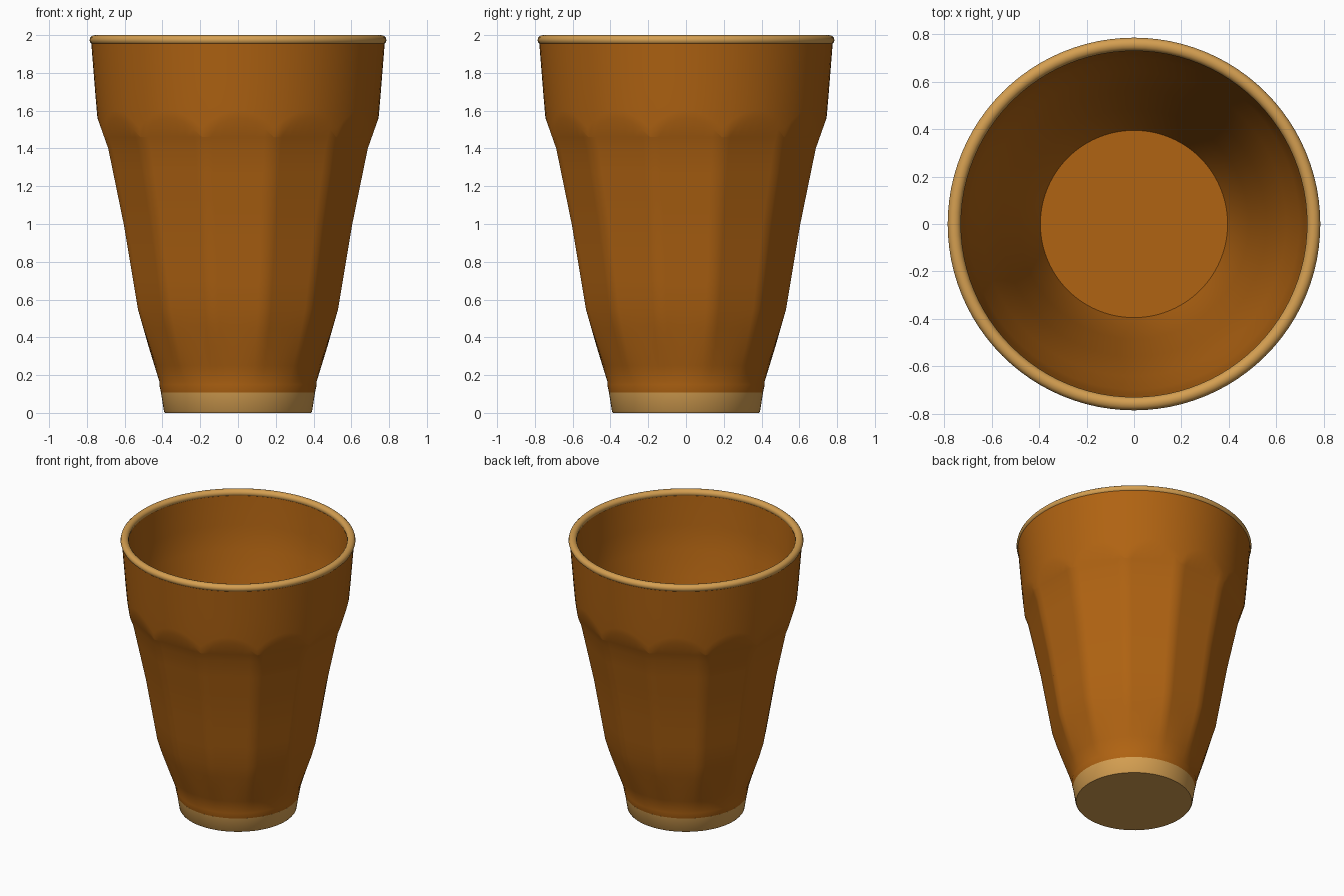
import bpy, bmesh, math

if "Cube" in bpy.data.objects:
    bpy.data.objects.remove(bpy.data.objects["Cube"])

SEG = 96            # eight columns per facet
FACETS = 12


def material(name, rgb):
    m = bpy.data.materials.new(name)
    m.diffuse_color = (*rgb, 1)
    m.use_nodes = True
    m.node_tree.nodes["Principled BSDF"].inputs["Base Color"].default_value = m.diffuse_color
    return m


amber = material("amber_brown", (0.434, 0.125, 0.006))
tan = material("light_tan", (0.66, 0.345, 0.082))


def lerp(table, z):
    """Radius at height z from a short (z, radius) profile."""
    for (z0, r0), (z1, r1) in zip(table, table[1:]):
        if z <= z1:
            break
    return r0 + (r1 - r0) * (z - z0) / (z1 - z0)


def loft(name, rings, mat, cap_end=False, closed=False, angle=35):
    """Skin a list of functions theta -> (radius, z)."""
    bm = bmesh.new()
    loops = []
    for ring in rings:
        loop = []
        for i in range(SEG):
            t = 2 * math.pi * i / SEG
            r, z = ring(t)
            loop.append(bm.verts.new((r * math.cos(t), r * math.sin(t), z)))
        loops.append(loop)
    pairs = list(zip(loops, loops[1:]))
    if closed:
        pairs.append((loops[-1], loops[0]))
    for a, b in pairs:
        for i in range(SEG):
            j = (i + 1) % SEG
            bm.faces.new((a[i], a[j], b[j], b[i]))
    if cap_end:
        bm.faces.new(loops[-1])
    bmesh.ops.recalc_face_normals(bm, faces=bm.faces)
    me = bpy.data.meshes.new(name)
    bm.to_mesh(me)
    bm.free()
    me.materials.append(mat)
    ob = bpy.data.objects.new(name, me)
    bpy.context.collection.objects.link(ob)
    bpy.context.view_layer.objects.active = ob
    ob.select_set(True)
    bpy.ops.object.shade_smooth_by_angle(angle=math.radians(angle))
    ob.select_set(False)
    return ob


def circle(r, z):
    return lambda t: (r, z)


# Profiles: flat facets (distance to facet middle) and the round collar above
facet = [(0.165, 0.416), (0.35, 0.473), (0.55, 0.53), (1.0, 0.605),
         (1.4, 0.687), (1.62, 0.765)]
collar = [(1.3, 0.715), (1.56, 0.744), (1.66, 0.753), (1.96, 0.777)]
FOOT, TOP = 0.165, 1.96


def facet_radius(t, z):
    step = 2 * math.pi / FACETS
    off = (t + step / 2) % step - step / 2
    fade = min(1, (z - FOOT) / 0.3)     # facets melt into the round foot
    return lerp(facet, z) * (1 + fade * (1 / math.cos(off) - 1))


def arch_height(t):
    """Height where the flat facet cuts into the collar."""
    lo, hi = 1.3, 1.62
    for _ in range(30):
        mid = (lo + hi) / 2
        if facet_radius(t, mid) < lerp(collar, mid):
            lo = mid
        else:
            hi = mid
    return lo


def facet_ring(z):
    return lambda t: (facet_radius(t, z), z)


def arch_ring(t):
    z = arch_height(t)
    return lerp(collar, z), z


def collar_ring(f):
    def ring(t):
        z0 = arch_height(t)
        z = z0 + (TOP - z0) * f
        return lerp(collar, z), z
    return ring


# Cup body: foot band, facets, scalloped collar, then inner wall and floor
rings = [circle(0.407, 0.105), circle(0.417, 0.15)]
rings += [facet_ring(z) for z in (0.165, 0.25, 0.35, 0.45, 0.55, 0.7, 0.85,
                                  1.0, 1.13, 1.27, 1.4, 1.46)]
rings += [arch_ring] + [collar_ring(f) for f in (0.1, 0.25, 0.5, 0.75, 1)]
rings += [circle(r, z) for r, z in
          ((0.735, 1.965), (0.718, 1.75), (0.698, 1.58), (0.642, 1.4),
           (0.56, 1.0), (0.485, 0.55), (0.43, 0.3), (0.395, 0.2))]
loft("cup_body", rings, amber, cap_end=True)

# Rounded rim
rim = []
for k in range(12):
    a = 2 * math.pi * k / 12
    rim.append(circle(0.758 + 0.028 * math.cos(a), 1.974 + 0.026 * math.sin(a)))
loft("rim", rim, tan, closed=True, angle=60)

# Base band with flat underside
loft("base", [circle(0.39, 0.108), circle(0.408, 0.108), circle(0.392, 0.008),
              circle(0.386, 0)], tan, cap_end=True)
